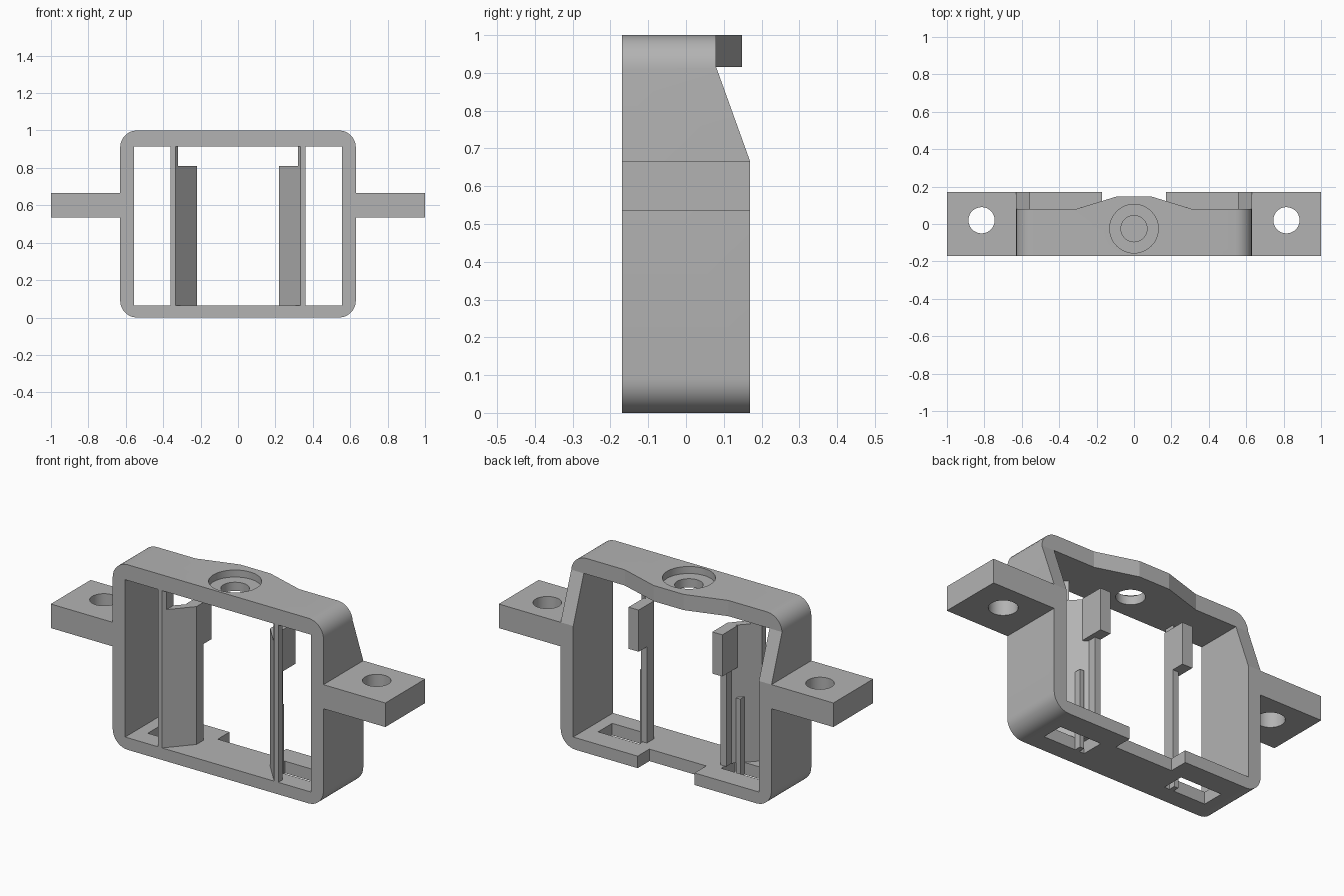
import bpy, bmesh, math
from mathutils import Vector

cube = bpy.data.objects.get("Cube")
if cube:
    bpy.data.objects.remove(cube, do_unlink=True)

grey = bpy.data.materials.new("plain_grey")
grey.use_nodes = True
grey.diffuse_color = (0.45, 0.45, 0.45, 1)
grey.node_tree.nodes["Principled BSDF"].inputs["Base Color"].default_value = (0.45, 0.45, 0.45, 1)


def prism(name, pts, axis, lo, hi):
    """Extrude a 2D outline along an axis; the outline uses the other two axes in order."""
    place = {"x": lambda a, b, d: (d, a, b),
             "y": lambda a, b, d: (a, d, b),
             "z": lambda a, b, d: (a, b, d)}[axis]
    bm = bmesh.new()
    face = bm.faces.new([bm.verts.new(place(a, b, lo)) for a, b in pts])
    ext = bmesh.ops.extrude_face_region(bm, geom=[face])
    moved = [v for v in ext["geom"] if isinstance(v, bmesh.types.BMVert)]
    bmesh.ops.translate(bm, verts=moved, vec=Vector(place(0, 0, hi - lo)))
    bmesh.ops.recalc_face_normals(bm, faces=bm.faces)
    mesh = bpy.data.meshes.new(name)
    bm.to_mesh(mesh)
    bm.free()
    mesh.materials.append(grey)
    obj = bpy.data.objects.new(name, mesh)
    bpy.context.collection.objects.link(obj)
    return obj


def rect(a0, a1, b0, b1):
    return [(a0, b0), (a1, b0), (a1, b1), (a0, b1)]


def circle(a, b, r, n=48):
    return [(a + r * math.cos(math.tau * i / n), b + r * math.sin(math.tau * i / n)) for i in range(n)]


def rounded_rect(a0, a1, b0, b1, r, n=8):
    pts = []
    centres = [(a1 - r, b1 - r), (a0 + r, b1 - r), (a0 + r, b0 + r), (a1 - r, b0 + r)]
    for k, (a, b) in enumerate(centres):
        for i in range(n + 1):
            t = math.pi / 2 * (k + i / n)
            pts.append((a + r * math.cos(t), b + r * math.sin(t)))
    return pts


def combine(obj, tool, operation="DIFFERENCE"):
    """Boolean the tool into the object, then discard the tool."""
    tool.hide_render = True
    mod = obj.modifiers.new("boolean", "BOOLEAN")
    mod.operation, mod.solver, mod.object = operation, "EXACT", tool
    bpy.context.view_layer.update()
    deps = bpy.context.evaluated_depsgraph_get()
    mesh = bpy.data.meshes.new_from_object(obj.evaluated_get(deps))
    obj.modifiers.clear()
    obj.data = mesh
    bpy.data.objects.remove(tool, do_unlink=True)


def flip(pts, s):
    return [(s * a, b) for a, b in pts]


parts = []
D = 0.17        # half depth
FLOOR = 0.065   # top of the bottom wall
ROOF = 0.915    # underside of the top wall

# Rounded rectangular frame
frame = prism("frame", rounded_rect(-0.63, 0.63, 0, 1, 0.09), "y", -D, D)
combine(frame, prism("opening", rect(-0.555, 0.555, FLOOR, ROOF), "y", -0.3, 0.3))
# Sloped cut at the upper back
combine(frame, prism("back_slope", [(D, 0.665), (0.08, ROOF), (0.08, 1.1), (0.3, 1.1), (0.3, 0.665)], "x", -0.8, 0.8))
# Bulge behind the screw hole
bulge = [(-0.31, 0.08), (-0.2, 0), (0.2, 0), (0.31, 0.08), (0.09, 0.148), (-0.09, 0.148)]
combine(frame, prism("bulge", bulge, "z", ROOF, 1), "UNION")
# Counterbored screw hole in the top
combine(frame, prism("screw_hole", circle(0, -0.025, 0.07), "z", 0.8, 1.1))
combine(frame, prism("counterbore", circle(0, -0.025, 0.13), "z", 0.962, 1.1))
# Notch and slots in the bottom
combine(frame, prism("notch", rect(-0.17, 0.17, 0.07, 0.3), "z", -0.1, 0.2))
for s in (-1, 1):
    combine(frame, prism("slot", flip(rect(0.245, 0.49, -0.07, 0.05), s), "z", -0.1, 0.2))
parts.append(frame)

# Guide rail plans: full panel, and the narrow part that reaches the roof
panel = [(0.335, -D), (0.36, -D), (0.36, -0.135), (0.255, -0.025),
         (0.255, 0.02), (0.22, 0.02), (0.22, -0.04)]
upper = [(0.335, -D), (0.36, -D), (0.36, -0.135), (0.32, -0.093), (0.32, -0.153)]

for s, side in ((-1, "right"), (1, "left")):
    # Mounting tab with a hole
    tab = prism(side + "_mounting_tab", flip(rect(0.63, 1, -D, D), s), "z", 0.535, 0.665)
    combine(tab, prism("tab_hole", circle(s * 0.815, 0.02, 0.07), "z", 0.4, 0.8))
    # Slanted guide rail with a rear lug and a small rib
    rail = prism(side + "_guide_rail", flip(panel, s), "z", FLOOR, 0.81)
    neck = prism(side + "_rail_neck", flip(upper, s), "z", 0.81, ROOF)
    lug = prism(side + "_rail_lug", flip(rect(0.22, 0.28, -0.04, 0.09), s), "z", 0.585, 0.81)
    combine(rail, lug, "UNION")
    rib = prism(side + "_rail_rib", flip(rect(0.275, 0.3, -0.07, -0.035), s), "z", 0, 0.42)
    parts += [tab, rail, neck, rib]

# Smooth the rounded faces, keep the edges sharp
bpy.ops.object.select_all(action="DESELECT")
for obj in parts:
    obj.select_set(True)
bpy.context.view_layer.objects.active = frame
bpy.ops.object.shade_smooth_by_angle(angle=math.radians(15))
